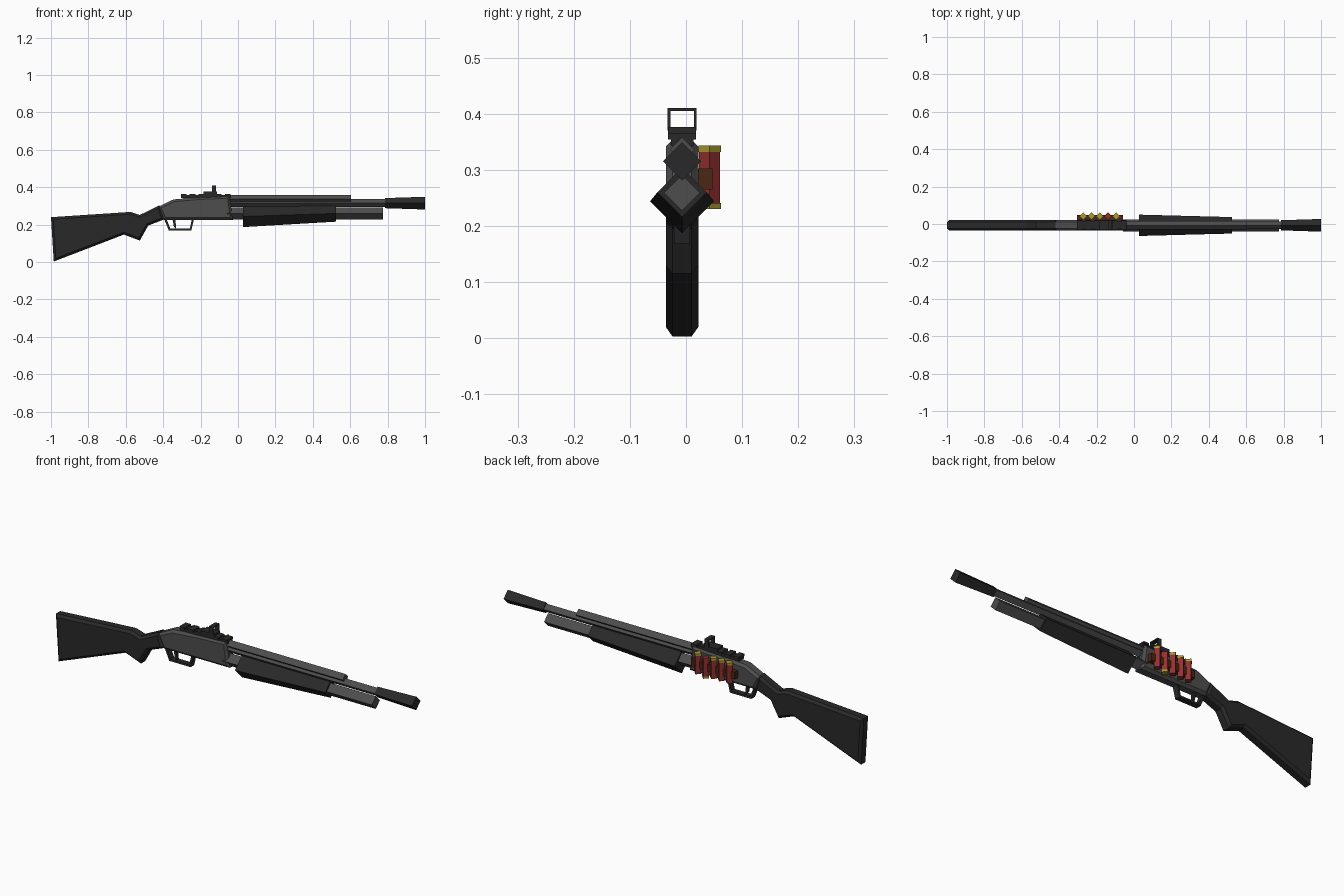
import bpy, bmesh
from mathutils import Vector

if "Cube" in bpy.data.objects:
    bpy.data.objects.remove(bpy.data.objects["Cube"], do_unlink=True)

MID = -0.007  # centre plane of the gun


def material(name, rgb):
    m = bpy.data.materials.new(name)
    m.use_nodes = True
    m.diffuse_color = (*rgb, 1)
    bsdf = next(n for n in m.node_tree.nodes if n.type == 'BSDF_PRINCIPLED')
    bsdf.inputs["Base Color"].default_value = (*rgb, 1)
    return m


BLACK = material("black polymer", (0.022, 0.022, 0.022))
STEEL = material("grey steel", (0.075, 0.075, 0.075))
RED = material("shell red", (0.3, 0.03, 0.03))
BRASS = material("shell brass", (0.4, 0.32, 0.03))
BROWN = material("brown holder", (0.07, 0.02, 0.006))


def finish(name, bm, mat):
    bmesh.ops.recalc_face_normals(bm, faces=bm.faces)
    mesh = bpy.data.meshes.new(name)
    bm.to_mesh(mesh)
    bm.free()
    mesh.materials.append(mat)
    ob = bpy.data.objects.new(name, mesh)
    bpy.context.collection.objects.link(ob)
    return ob


def loft(name, sections, mat, upright=False):
    """Four-sided diamond bar: sections of (centre, radius)."""
    bm = bmesh.new()
    rings = []
    for centre, r in sections:
        c = Vector(centre)
        a = Vector((r, 0, 0)) if upright else Vector((0, 0, r))
        b = Vector((0, r, 0))
        rings.append([bm.verts.new(c + d) for d in (a, b, -a, -b)])
    for lo, hi in zip(rings, rings[1:]):
        for i in range(4):
            j = (i + 1) % 4
            bm.faces.new((lo[i], lo[j], hi[j], hi[i]))
    bm.faces.new(rings[0])
    bm.faces.new(rings[-1])
    return finish(name, bm, mat)


def plate(name, profile, half, mat, chamfer=0.0):
    """Side profile (x, z) extruded across the width, with chamfered rims."""
    bm = bmesh.new()
    face = bm.faces.new([bm.verts.new((x, MID - half, z)) for x, z in profile])
    new = bmesh.ops.extrude_face_region(bm, geom=[face])["geom"]
    moved = [v for v in new if isinstance(v, bmesh.types.BMVert)]
    bmesh.ops.translate(bm, verts=moved, vec=(0, 2 * half, 0))
    if chamfer:
        rims = [e for e in bm.edges if abs(e.verts[0].co.y - e.verts[1].co.y) < 1e-5]
        bmesh.ops.bevel(bm, geom=rims, offset=chamfer, segments=1, affect='EDGES')
    return finish(name, bm, mat)


def box(name, x, y, z, mat):
    bm = bmesh.new()
    bmesh.ops.create_cube(bm, size=1)
    for v in bm.verts:
        v.co = [lo + (c + 0.5) * (hi - lo) for c, (lo, hi) in zip(v.co, (x, y, z))]
    return finish(name, bm, mat)


# Stock and receiver
plate("stock", [(-1, 0.24), (-0.985, 0.003), (-0.61, 0.147), (-0.525, 0.115),
                (-0.48, 0.195), (-0.395, 0.228), (-0.42, 0.303), (-0.525, 0.252),
                (-0.575, 0.268)], 0.029, BLACK, 0.012)
plate("receiver", [(-0.427, 0.295), (-0.395, 0.226), (-0.028, 0.226),
                   (-0.045, 0.354), (-0.2, 0.347), (-0.345, 0.335)], 0.029, STEEL, 0.012)


# Barrel group
def bar(name, mat, *stations):
    return loft(name, [((x, MID, z), r) for x, z, r in stations], mat)


bar("barrel", STEEL, (-0.06, 0.315, 0.021), (0.8, 0.315, 0.021))
bar("top_rib", STEEL, (-0.06, 0.336, 0.022), (0.605, 0.336, 0.022))
bar("magazine_tube", STEEL, (-0.06, 0.259, 0.032), (0.775, 0.259, 0.032))
bar("muzzle", BLACK, (0.785, 0.315, 0.027), (1, 0.315, 0.034))
bar("forend", BLACK, (0.028, 0.244, 0.057), (0.523, 0.26, 0.044))

# Trigger guard and trigger
plate("trigger_guard", [(-0.395, 0.23), (-0.37, 0.169), (-0.25, 0.169), (-0.235, 0.23),
                        (-0.246, 0.23), (-0.258, 0.179), (-0.362, 0.179), (-0.382, 0.23)],
      0.014, BLACK)
plate("trigger", [(-0.35, 0.23), (-0.343, 0.19), (-0.33, 0.176), (-0.335, 0.23)],
      0.007, BLACK)

# Sight rail with teeth
box("rail", (-0.305, -0.04), (-0.027, 0.013), (0.343, 0.358), BLACK)
for i in range(6):
    x = -0.305 + i * 0.047
    box(f"rail_tooth_{i + 1}", (x, x + 0.03), (-0.032, 0.018), (0.354, 0.365), BLACK)

# Framed sight
box("sight_base", (-0.185, -0.112), (-0.032, 0.018), (0.356, 0.376), BLACK)
for side, y in (("right", -0.033), ("left", 0.014)):
    box(f"sight_post_{side}", (-0.14, -0.117), (y, y + 0.005), (0.37, 0.41), BLACK)
box("sight_top", (-0.14, -0.117), (-0.033, 0.019), (0.405, 0.41), BLACK)

# Shell holder and five shells, the fourth turned over
box("shell_holder", (-0.305, -0.06), (0.018, 0.047), (0.265, 0.302), BROWN)
for i in range(5):
    x, y, r = -0.271 + i * 0.044, 0.042, 0.02
    flipped = i == 3
    low, high = (0.23, 0.332) if flipped else (0.24, 0.343)
    split = low + 0.011 if flipped else high - 0.011
    for part, a, b, mat in (("lower", low, split, BRASS if flipped else RED),
                            ("upper", split, high, RED if flipped else BRASS)):
        rad = r if mat == BRASS else r * 0.92
        loft(f"shell_{i + 1}_{part}", [((x, y, a), rad), ((x, y, b), rad)], mat, True)
